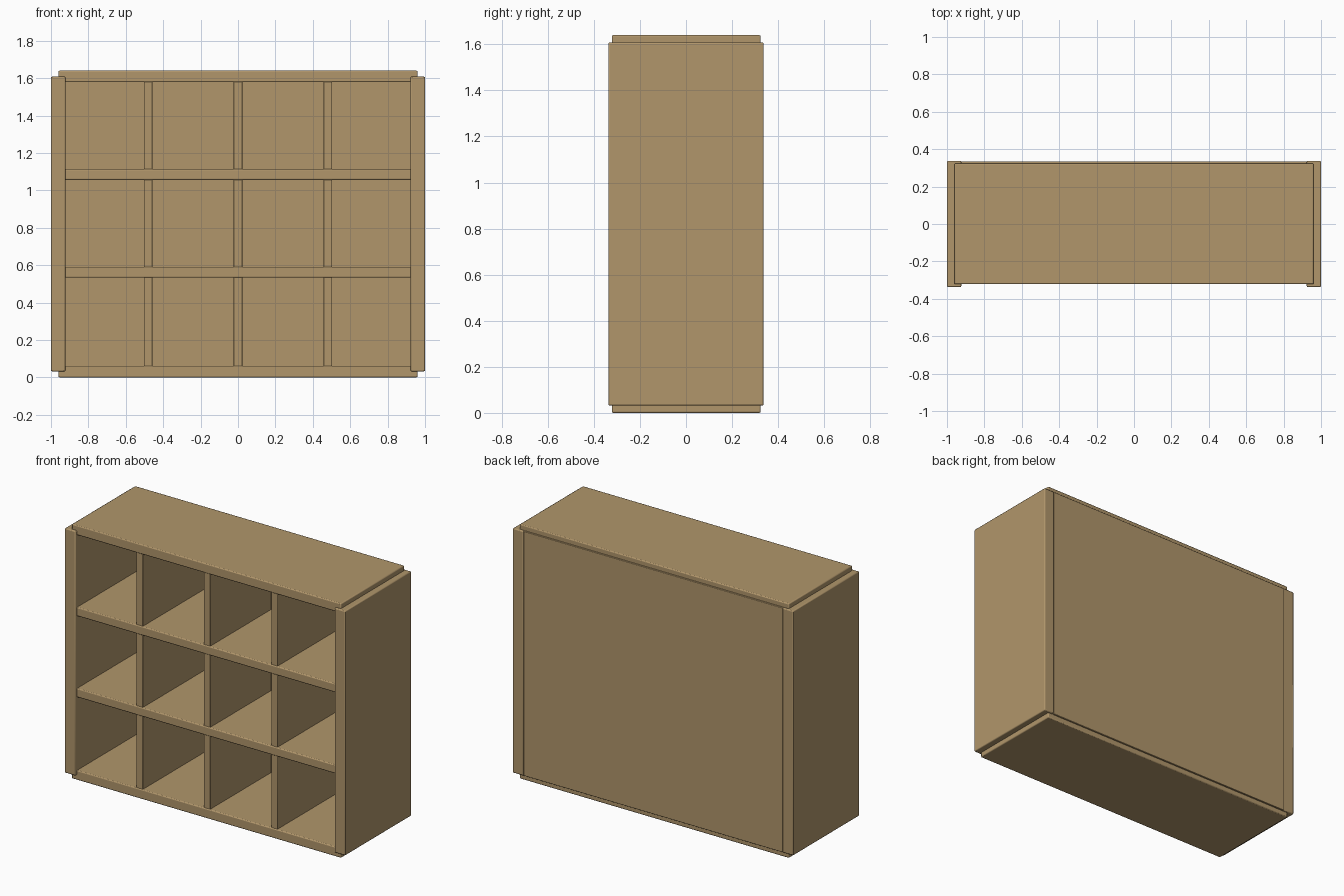
import bpy

cube = bpy.data.objects.get("Cube")
if cube:
    bpy.data.objects.remove(cube, do_unlink=True)

# Single plain wood colour
TAN = (0.439, 0.305, 0.147, 1.0)
wood = bpy.data.materials.new("tan_wood")
wood.use_nodes = True
wood.diffuse_color = TAN
wood.node_tree.nodes["Principled BSDF"].inputs["Base Color"].default_value = TAN


def board(name, x, y, z, bevel=0.006):
    """Box spanning the given (min, max) ranges, with eased edges."""
    spans = (x, y, z)
    bpy.ops.mesh.primitive_cube_add(size=1, location=[(a + b) / 2 for a, b in spans])
    ob = bpy.context.object
    ob.name = name
    ob.scale = [b - a for a, b in spans]
    bpy.ops.object.transform_apply(location=False, rotation=False, scale=True)
    ob.data.materials.append(wood)
    mod = ob.modifiers.new("eased_edges", "BEVEL")
    mod.width = bevel
    mod.segments = 2
    bpy.ops.object.shade_smooth_by_angle()
    return ob


SIDE_Y = (-0.337, 0.337)
SIDE_Z = (0.032, 1.608)
SHELF_Y = (-0.322, 0.324)

# Side panels
board("right_side", (-1.0, -0.923), SIDE_Y, SIDE_Z)
board("left_side", (0.923, 1.0), SIDE_Y, SIDE_Z)

# Top and bottom boards poke out past the ends of the sides
board("bottom_board", (-0.96, 0.96), SHELF_Y, (0, 0.062))
board("top_board", (-0.96, 0.96), SHELF_Y, (1.578, 1.64))

# Back panel between the sides
board("back_panel", (-0.924, 0.924), (0.305, 0.335), SIDE_Z, 0.003)

# Shelves
for name, z in (("lower_shelf", 0.533), ("upper_shelf", 1.056)):
    board(name, (-0.93, 0.93), (SHELF_Y[0], 0.31), (z, z + 0.057))

# Upright dividers, one per compartment row
rows = ((0.055, 0.54), (0.583, 1.063), (1.106, 1.585))
for r, z in enumerate(rows):
    for c, x in enumerate((-0.48, 0, 0.48)):
        board(f"divider_row{r + 1}_{c + 1}", (x - 0.023, x + 0.023),
              (-0.316, 0.31), z, 0.003)
